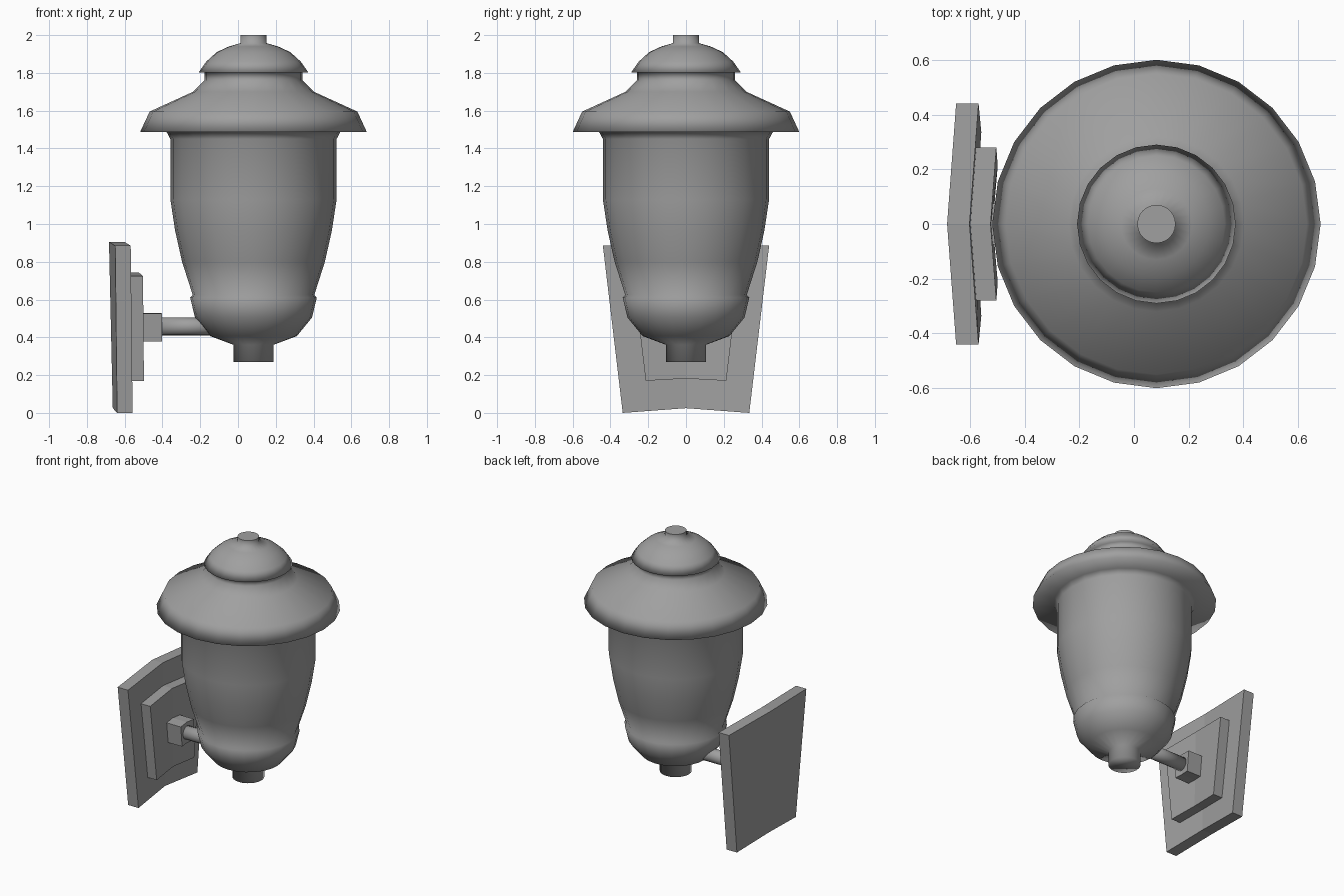
import bpy, bmesh, math

if "Cube" in bpy.data.objects:
    bpy.data.objects.remove(bpy.data.objects["Cube"])

AXIS_X = 0.082
SIDES = 24

# Dark grey metal
GREY = bpy.data.materials.new("dark_grey")
GREY.diffuse_color = (0.35, 0.35, 0.35, 1)
GREY.use_nodes = True
GREY.node_tree.nodes["Principled BSDF"].inputs["Base Color"].default_value = GREY.diffuse_color


def finish(name, bm):
    bmesh.ops.recalc_face_normals(bm, faces=bm.faces[:])
    mesh = bpy.data.meshes.new(name)
    bm.to_mesh(mesh)
    bm.free()
    mesh.materials.append(GREY)
    ob = bpy.data.objects.new(name, mesh)
    bpy.context.collection.objects.link(ob)
    return ob


def lathe(name, profile):
    """Revolve (radius, z) points about the lantern axis, smooth throughout."""
    bm = bmesh.new()
    rings = []
    for r, z in profile:
        rings.append([bm.verts.new((AXIS_X + r * math.cos(2 * math.pi * i / SIDES),
                                    r * math.sin(2 * math.pi * i / SIDES), z))
                      for i in range(SIDES)])
    for a, b in zip(rings, rings[1:]):
        for i in range(SIDES):
            j = (i + 1) % SIDES
            bm.faces.new((a[i], a[j], b[j], b[i]))
    bm.faces.new(rings[0])
    cap = bm.faces.new(rings[-1])
    for f in bm.faces:
        f.smooth = True
    # the top of the finial stays crisp
    for e in cap.edges:
        e.smooth = False
    return finish(name, bm)


def folded_plate(name, bottom, top, thick):
    """Tapered plate folded on its centre line.
    bottom/top: (half width, side back x, side z, centre back x, centre z)."""
    bm = bmesh.new()
    grid = []
    for dx in (0, thick):
        for w, xs, zs, xc, zc in (bottom, top):
            grid.append([bm.verts.new((xs + dx, -w, zs)),
                         bm.verts.new((xc + dx, 0, zc)),
                         bm.verts.new((xs + dx, w, zs))])
    loop = [grid[0], grid[1], grid[3], grid[2]]
    for k in range(4):
        a, b = loop[k], loop[(k + 1) % 4]
        for i in range(2):
            bm.faces.new((a[i], a[i + 1], b[i + 1], b[i]))
    for i in (0, 2):
        bm.faces.new([row[i] for row in loop])
    return finish(name, bm)


# Lantern in one turned profile: stub, cup, body, brim, roof, neck, dome, finial
lathe("lantern", [
    (0.105, 0.27), (0.105, 0.36),
    (0.23, 0.407), (0.31, 0.505), (0.335, 0.61), (0.322, 0.625),
    (0.378, 0.80), (0.415, 0.965), (0.44, 1.13), (0.44, 1.45), (0.46, 1.487),
    (0.60, 1.487), (0.55, 1.595), (0.32, 1.70), (0.26, 1.76), (0.26, 1.803),
    (0.29, 1.803), (0.25, 1.86), (0.195, 1.91), (0.13, 1.94), (0.07, 1.957),
    (0.07, 2.0)])

# Wall plates and boss
folded_plate("wall_plate", (0.335, -0.64, 0.0, -0.663, 0.025),
             (0.44, -0.65, 0.885, -0.683, 0.905), 0.082)
folded_plate("raised_plate", (0.213, -0.58, 0.17, -0.598, 0.182),
             (0.28, -0.585, 0.725, -0.606, 0.742), 0.082)
folded_plate("arm_boss", (0.06, -0.53, 0.378, -0.535, 0.38),
             (0.075, -0.53, 0.525, -0.535, 0.53), 0.127)

# Round arm joining the boss to the cup
bpy.ops.mesh.primitive_cylinder_add(vertices=16, radius=0.047, depth=0.37,
                                    location=(-0.245, 0, 0.457),
                                    rotation=(0, math.pi / 2, 0))
arm = bpy.context.object
arm.name = "arm"
arm.data.materials.append(GREY)
bpy.ops.object.shade_smooth()
